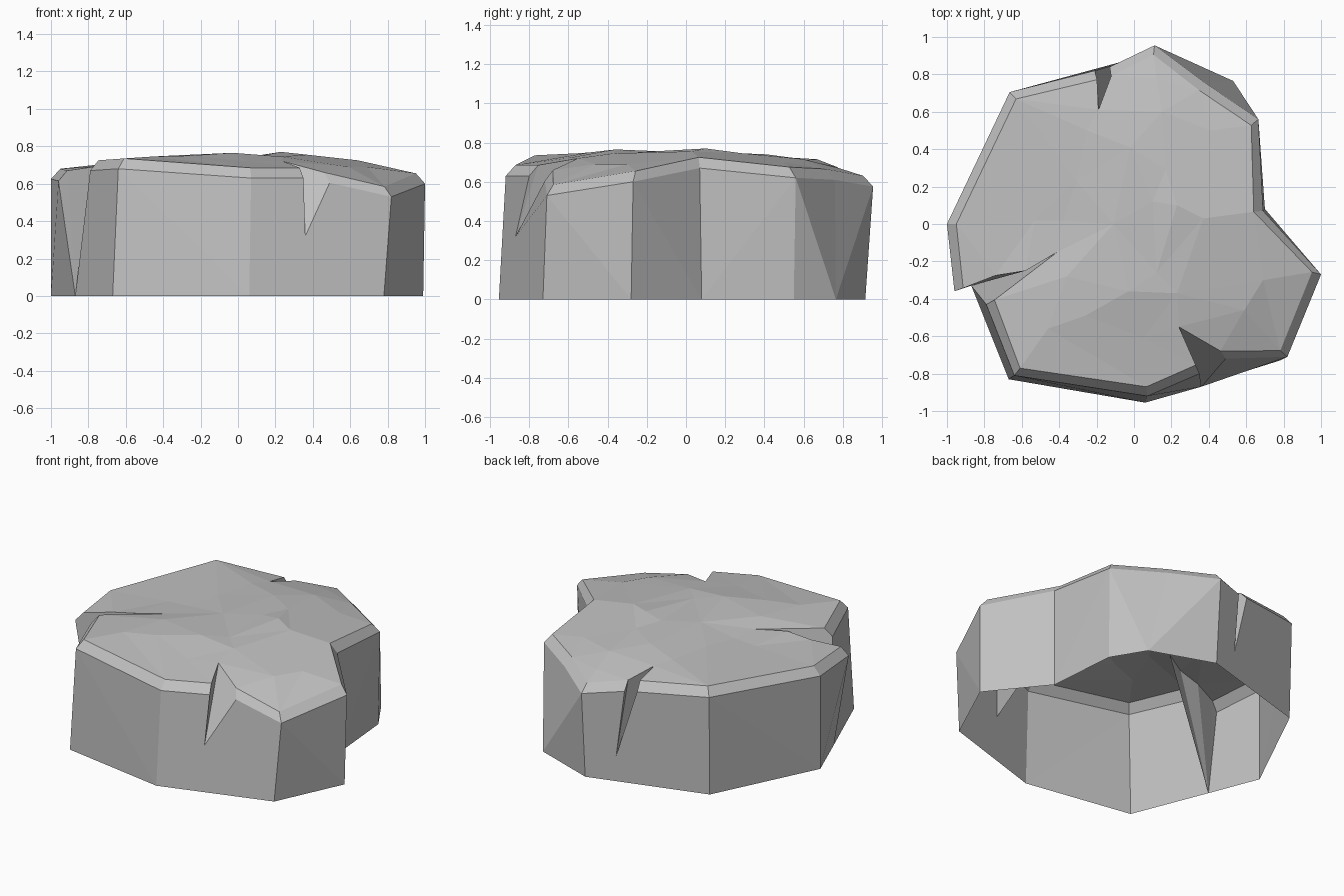
import bpy
import bmesh
from mathutils import Vector
from mathutils.geometry import delaunay_2d_cdt

if "Cube" in bpy.data.objects:
    bpy.data.objects.remove(bpy.data.objects["Cube"], do_unlink=True)

BEVEL_WIDTH = .05
BEVEL_RISE = .055

# Corners counter-clockwise from the left end: wall top, then wall foot
corners = [
    ((-.64, -.81, .68), (-.67, -.83)),
    ((.07, -.92, .63), (.06, -.955)),
    ((.82, -.71, .53), (.78, -.73)),
    ((1, -.27, .6), (.99, -.28)),
    ((.69, .07, .67), (.7, .08)),
    ((.665, .56, .62), (.66, .55)),
    ((.37, .76, .61), (.53, .765)),
    ((.11, .955, .575), (.11, .915)),
    ((-.665, .705, .66), (-.66, .69)),
    ((-1, 0, .625), (-1, 0)),
]

# Splits in the wall after a corner:
# first lip, second lip, lowest point, tip on top, bends of the first side
splits = {
    1: ((.35, -.8, .63), (.49, -.72, .605), (.36, -.87, .32), (.24, -.55, .72)),
    7: ((-.13, .84, .61), (-.21, .82, .62), (-.08, .857, .17), (-.19, .61, .71)),
    9: ((-.96, -.36, .615), (-.79, -.43, .67), (-.87, -.33, 0), (-.41, -.15, .725),
        (-.74, -.275, .695), (-.58, -.25, .72)),
}

# Uneven high and low spots of the top
bumps = [
    (.23, .1, .77), (.1, .12, .75), (-.11, 0, .75), (.12, -.26, .75),
    (-.03, -.36, .765), (.23, -.37, .745), (.17, .29, .745), (-.02, .41, .74),
    (.15, .6, .715), (.36, .73, .67), (.12, .78, .67), (.41, .5, .7),
    (.37, .03, .755), (.59, -.46, .69), (.69, -.3, .69), (.05, -.61, .72),
    (-.26, -.49, .75), (-.46, -.56, .745), (-.36, -.28, .75), (-.38, .02, .72),
    (-.31, .23, .73), (-.25, .5, .725), (-.53, .02, .71),
]

bm = bmesh.new()


def vert(point):
    return bm.verts.new(point)


def lip(point):
    """Return the wall-top vertex and the raised, inset vertex above it."""
    inner = Vector(point)
    flat = inner.xy
    inner.xy = flat * (1 - BEVEL_WIDTH / flat.length)
    inner.z += BEVEL_RISE
    return vert(point), vert(inner)


def band(a, b):
    """Sloped edge strip between two neighbouring lips."""
    bm.faces.new((a[0], b[0], b[1], a[1]))


def wall(foot_a, foot_b, top_b, top_a):
    """Plain wall, folded along the diagonal that stands further out."""
    rising = (foot_a.co + top_b.co).xy.length
    falling = (foot_b.co + top_a.co).xy.length
    if rising > falling:
        bm.faces.new((foot_a, foot_b, top_b))
        bm.faces.new((foot_a, top_b, top_a))
    else:
        bm.faces.new((foot_a, foot_b, top_a))
        bm.faces.new((foot_b, top_b, top_a))


lips = [lip(top) for top, foot in corners]
feet = [vert((*foot, 0)) for top, foot in corners]
outline = []

# Walls, sloped edge and split sides
for i, here in enumerate(lips):
    j = (i + 1) % len(lips)
    there = lips[j]
    outline.append(here[1])
    if i not in splits:
        wall(feet[i], feet[j], there[0], here[0])
        band(here, there)
        continue
    first, second, low, tip, *bends = splits[i]
    first, second = lip(first), lip(second)
    on_ground = low[2] == 0
    low, tip = vert(low), vert(tip)
    bends = [vert(p) for p in bends]
    if on_ground:
        bm.faces.new((feet[i], low, first[0], here[0]))
        bm.faces.new((low, feet[j], there[0], second[0]))
    else:
        bm.faces.new((feet[i], feet[j], there[0], second[0], low, first[0], here[0]))
    band(here, first)
    band(second, there)
    # Fan of facets down into the split on its first side, one panel on the other
    rim = [*first, *bends, tip]
    for a, b in zip(rim, rim[1:]):
        bm.faces.new((low, b, a))
    bm.faces.new((second[0], second[1], tip, low))
    outline += [first[1], *bends, tip, second[1]]

# Faceted top, filled inside the outline and through the bumps
top_verts = outline + [vert(p) for p in bumps]
result = delaunay_2d_cdt([v.co.xy for v in top_verts], [],
                         [list(range(len(outline)))], 1, .0001)
origin = result[3]
for tri in result[2]:
    bm.faces.new([top_verts[origin[k][0]] for k in tri])

# Flat facets, open underneath
mesh = bpy.data.meshes.new("rock_slab")
bm.to_mesh(mesh)
bm.free()
rock = bpy.data.objects.new("rock_slab", mesh)
bpy.context.collection.objects.link(rock)

# Plain grey stone
stone = bpy.data.materials.new("grey_stone")
stone.use_nodes = True
colour = (.53, .53, .53, 1)
stone.diffuse_color = colour
shader = stone.node_tree.nodes["Principled BSDF"]
shader.inputs["Base Color"].default_value = colour
shader.inputs["Roughness"].default_value = .9
mesh.materials.append(stone)
